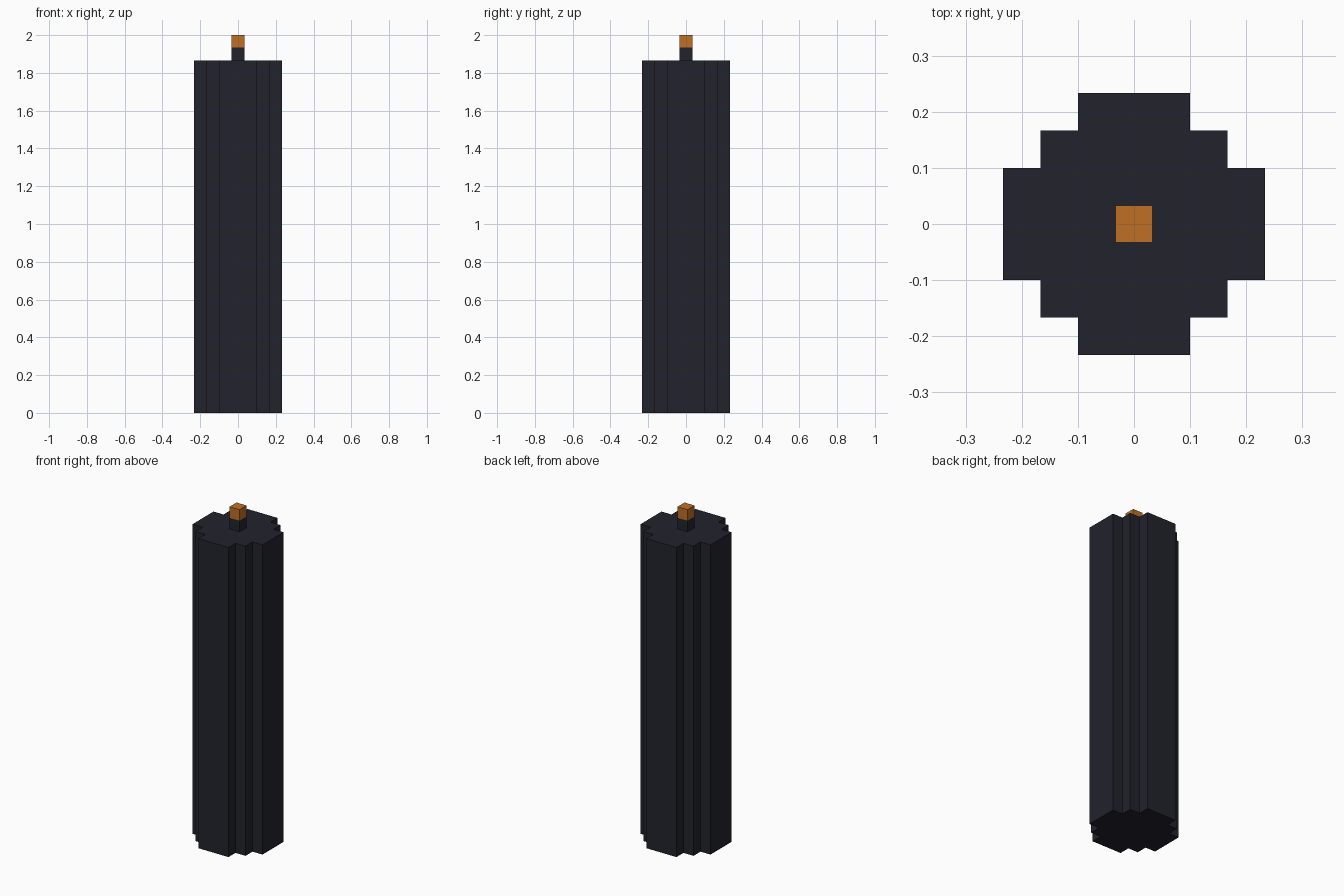
import bpy
import bmesh

UNIT = 1 / 15  # size of one block

if "Cube" in bpy.data.objects:
    bpy.data.objects.remove(bpy.data.objects["Cube"])


def make_material(name, rgb):
    mat = bpy.data.materials.new(name)
    mat.use_nodes = True
    mat.diffuse_color = (*rgb, 1)
    mat.node_tree.nodes["Principled BSDF"].inputs["Base Color"].default_value = (*rgb, 1)
    return mat


def rotated_outline(quarter):
    """Repeat a quarter outline four times around z."""
    points = []
    for _ in range(4):
        points += quarter
        quarter = [(-y, x) for x, y in quarter]
    return points


def prism(name, quarter, bottom, top, mat):
    """Extrude the four-fold outline between two heights, in blocks."""
    bm = bmesh.new()
    verts = [bm.verts.new((x * UNIT, y * UNIT, bottom * UNIT))
             for x, y in rotated_outline(quarter)]
    base = bm.faces.new(verts)
    result = bmesh.ops.extrude_face_region(bm, geom=[base], use_keep_orig=True)
    raised = [v for v in result["geom"] if isinstance(v, bmesh.types.BMVert)]
    bmesh.ops.translate(bm, verts=raised, vec=(0, 0, (top - bottom) * UNIT))
    bmesh.ops.recalc_face_normals(bm, faces=bm.faces)
    mesh = bpy.data.meshes.new(name)
    bm.to_mesh(mesh)
    bm.free()
    mesh.materials.append(mat)
    obj = bpy.data.objects.new(name, mesh)
    bpy.context.collection.objects.link(obj)
    return obj


charcoal = make_material("charcoal", (0.016, 0.016, 0.026))
orange = make_material("ember orange", (0.52, 0.162, 0.018))

# Stepped column, then the wick and its glowing tip
stepped = [(3.5, -1.5), (3.5, 1.5), (2.5, 1.5), (2.5, 2.5), (1.5, 2.5)]
square = [(0.5, 0.5)]
prism("candle_body", stepped, 0, 28, charcoal)
prism("wick", square, 28, 29, charcoal)
prism("wick_tip", square, 29, 30, orange)
